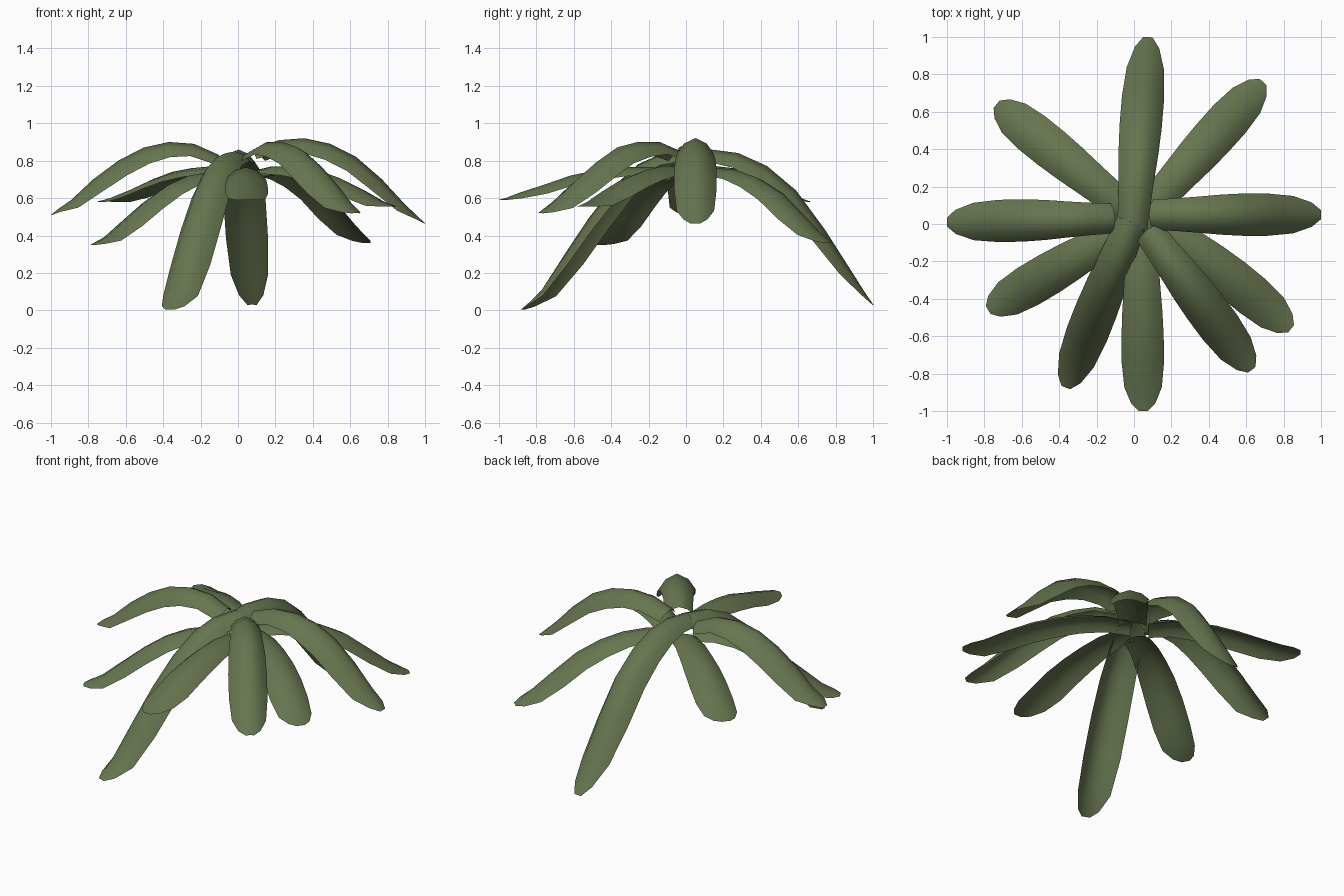
import bpy
from mathutils import Vector

if "Cube" in bpy.data.objects:
    bpy.data.objects.remove(bpy.data.objects["Cube"])

leaf = bpy.data.materials.new("leaf_green")
leaf.diffuse_color = (0.135, 0.18, 0.08, 1)
leaf.use_nodes = True
leaf.node_tree.nodes["Principled BSDF"].inputs["Base Color"].default_value = leaf.diffuse_color

# shared frond outline: position along length, half width, arch depth
T = [0, .15, .3, .45, .6, .75, .88, .96, 1]
HALF = [.08, .088, .097, .107, .113, .113, .1, .065, .025]
DEPTH = [.06, .075, .09, .1, .1, .09, .06, .02, .002]
SECTION = [(-1, 1), (-.62, .36), (0, 0), (.62, .36), (1, 1)]


def frond(name, base, tip, heights, arch=.9, bow=0):
    b, e = Vector((*base, 0)), Vector((*tip, 0))
    side = Vector((0, 0, 1)).cross(e - b).normalized()
    ridge = [b.lerp(e, t) + side * bow * 4 * t * (1 - t) + Vector((0, 0, z))
             for t, z in zip(T, heights)]
    verts, faces = [], []
    n = len(SECTION)
    for i, p in enumerate(ridge):
        tangent = ridge[min(i + 1, len(ridge) - 1)] - ridge[max(i - 1, 0)]
        up = tangent.cross(side).normalized()
        for s, d in SECTION:
            verts.append(p + side * s * HALF[i] - up * d * DEPTH[i] * arch)
    for i in range(len(ridge) - 1):
        for j in range(n - 1):
            a = i * n + j
            faces.append((a, a + n, a + n + 1, a + 1))
    mesh = bpy.data.meshes.new(name)
    mesh.from_pydata(verts, [], faces)
    mesh.flip_normals()
    mesh.shade_smooth()
    mesh.materials.append(leaf)
    ob = bpy.data.objects.new(name, mesh)
    bpy.context.collection.objects.link(ob)


# upper tier, strongly arched
frond("upper_frond_back", (-.01, -.03), (.075, 1),
      [.84, .86, .84, .77, .64, .43, .22, .09, .03])
frond("upper_frond_right", (.08, .05), (1, .05),
      [.86, .91, .92, .89, .82, .70, .57, .50, .465])
frond("upper_frond_front_right", (.07, -.03), (.63, -.78),
      [.85, .90, .90, .87, .79, .69, .59, .54, .52])
frond("upper_frond_front_left", (-.015, .01), (-.365, -.875),
      [.85, .84, .78, .66, .49, .29, .11, .035, .005])
frond("upper_frond_left", (-.1, .03), (-1, .01),
      [.83, .89, .90, .87, .80, .70, .59, .54, .51])

# lower tier, flatter
LOW = .55
frond("lower_frond_back_right", (.06, .06), (.69, .76),
      [.75, .76, .75, .71, .64, .53, .43, .38, .36], LOW)
frond("lower_frond_right", (.06, .05), (.84, -.56),
      [.74, .77, .77, .75, .71, .65, .59, .565, .555], LOW, .015)
frond("lower_frond_front", (.04, -.04), (.05, -1),
      [.74, .765, .765, .75, .72, .67, .63, .60, .59], LOW)
frond("lower_frond_left", (-.04, -.02), (-.78, -.46),
      [.73, .74, .72, .67, .59, .49, .40, .365, .35], LOW)
frond("lower_frond_back_left", (-.04, .08), (-.735, .64),
      [.75, .77, .76, .74, .70, .65, .61, .59, .585], LOW)
